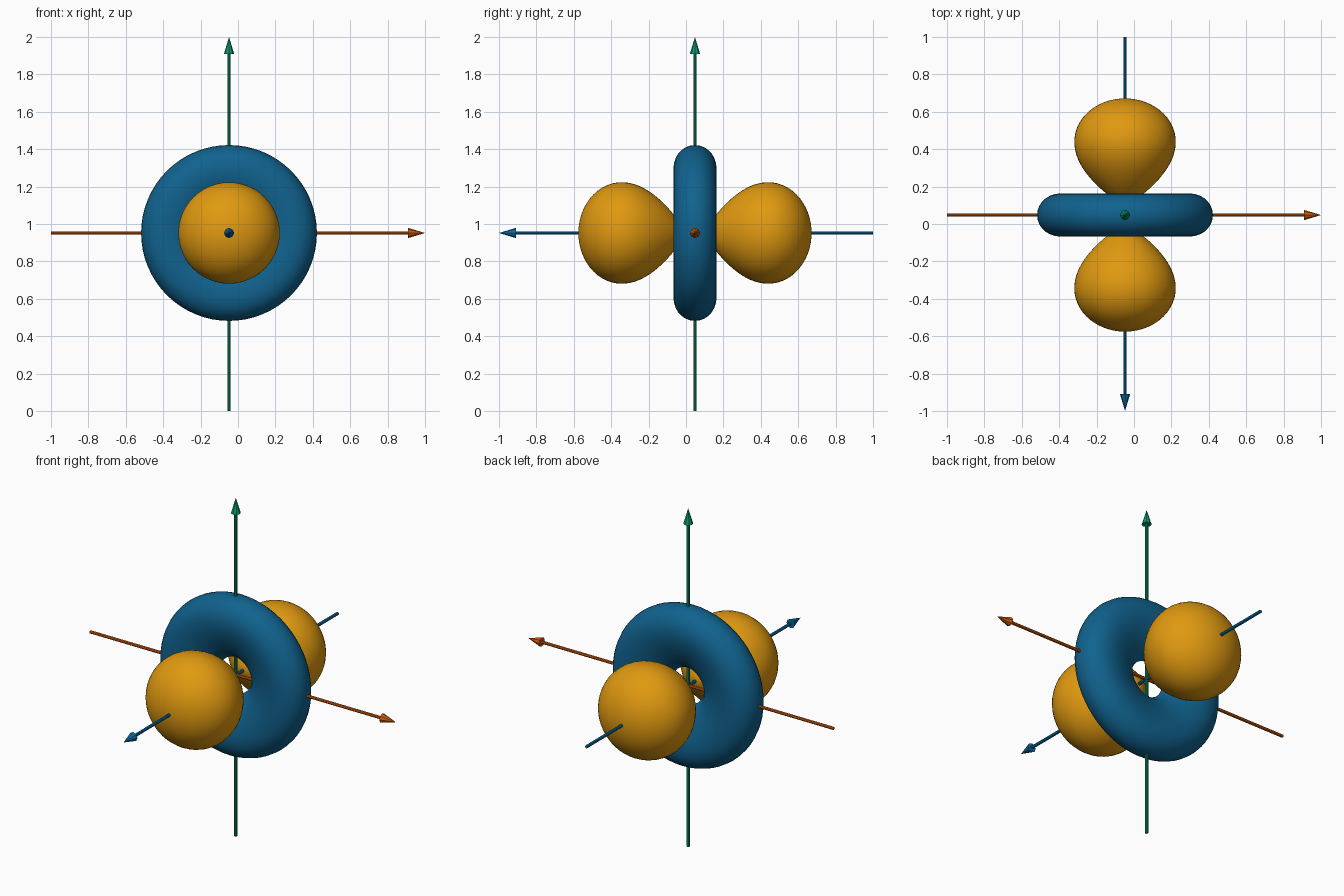
import bpy, math
from mathutils import Vector

if "Cube" in bpy.data.objects:
    bpy.data.objects.remove(bpy.data.objects["Cube"], do_unlink=True)

CENTRE = Vector((-0.048, 0.048, 0.952))
DECAY = 8.2


def material(name, rgb):
    lin = [((c / 255 + 0.055) / 1.055) ** 2.4 if c > 10 else c / 255 / 12.92 for c in rgb]
    mat = bpy.data.materials.new(name)
    mat.use_nodes = True
    mat.diffuse_color = (*lin, 1)
    mat.node_tree.nodes["Principled BSDF"].inputs["Base Color"].default_value = (*lin, 1)
    return mat


gold = material("gold", (224, 153, 16))
deep_blue = material("deep blue", (16, 98, 142))
vermilion = material("vermilion", (208, 92, 10))
green = material("green", (10, 152, 114))
blue = material("blue", (12, 111, 172))


def density(rho, axial):
    """Cloud strength at a distance from the axis and a height along it."""
    r2 = max(rho * rho + axial * axial, 1e-9)
    return abs(2 * axial * axial - rho * rho) * math.exp(-DECAY * math.sqrt(r2))


LEVEL = density(0.47, 0)


def edge_point(rho, axial, angle):
    """Walk out from an inner point to where the cloud strength falls to LEVEL."""
    low, high = 0.0, 0.0
    dr, da = math.sin(angle), math.cos(angle)
    while density(rho + high * dr, axial + high * da) > LEVEL:
        low = high
        high += 0.004
    for _ in range(25):
        mid = (low + high) / 2
        if density(rho + mid * dr, axial + mid * da) > LEVEL:
            low = mid
        else:
            high = mid
    return rho + low * dr, axial + low * da


def revolve(name, profile, axis, sides, mat, closed=False, smooth=True):
    """Spin (radius, height) points round an axis through CENTRE."""
    rot = Vector((0, 0, 1)).rotation_difference(Vector(axis))
    verts, rings = [], []
    for rad, h in profile:
        count = 1 if rad < 1e-4 else sides
        rings.append([len(verts) + i % count for i in range(sides)])
        for i in range(count):
            t = math.tau * i / sides
            verts.append(CENTRE + rot @ Vector((rad * math.cos(t), rad * math.sin(t), h)))
    faces = []
    pairs = list(zip(rings, rings[1:] + rings[:1]))
    for a, b in pairs if closed else pairs[:-1]:
        for i in range(sides):
            j = (i + 1) % sides
            quad = list(dict.fromkeys((a[i], a[j], b[j], b[i])))
            faces.append(quad)
    mesh = bpy.data.meshes.new(name)
    mesh.from_pydata(verts, [], faces)
    mesh.materials.append(mat)
    obj = bpy.data.objects.new(name, mesh)
    bpy.context.collection.objects.link(obj)
    bpy.ops.object.select_all(action="DESELECT")
    obj.select_set(True)
    bpy.context.view_layer.objects.active = obj
    # Make every shell face outwards
    bpy.ops.object.mode_set(mode="EDIT")
    bpy.ops.mesh.select_all(action="SELECT")
    bpy.ops.mesh.normals_make_consistent(inside=False)
    bpy.ops.object.mode_set(mode="OBJECT")
    if smooth:
        bpy.ops.object.shade_smooth_by_angle(angle=math.radians(40))
    return obj


# Two teardrop lobes, in front of and behind the ring
STEPS = 28
lobe = [edge_point(0, 0.38, math.pi * i / STEPS) for i in range(STEPS + 1)]
revolve("front_lobe", lobe, (0, -1, 0), 48, gold)
revolve("back_lobe", lobe, (0, 1, 0), 48, gold)

# Ring with a cross-section that narrows towards the hole
ring = [edge_point(0.33, 0, math.tau * i / 32) for i in range(32)]
revolve("ring", ring, (0, 1, 0), 64, deep_blue, closed=True)

# Three axis arrows: thin rod and cone head
arrow = [(0, -0.952), (0.009, -0.952), (0.009, 0.958), (0.027, 0.958), (0, 1.048)]
for name, axis, mat in (("side_arrow", (1, 0, 0), vermilion),
                        ("front_arrow", (0, -1, 0), blue),
                        ("upright_arrow", (0, 0, 1), green)):
    revolve(name, arrow, axis, 8, mat, smooth=False)
